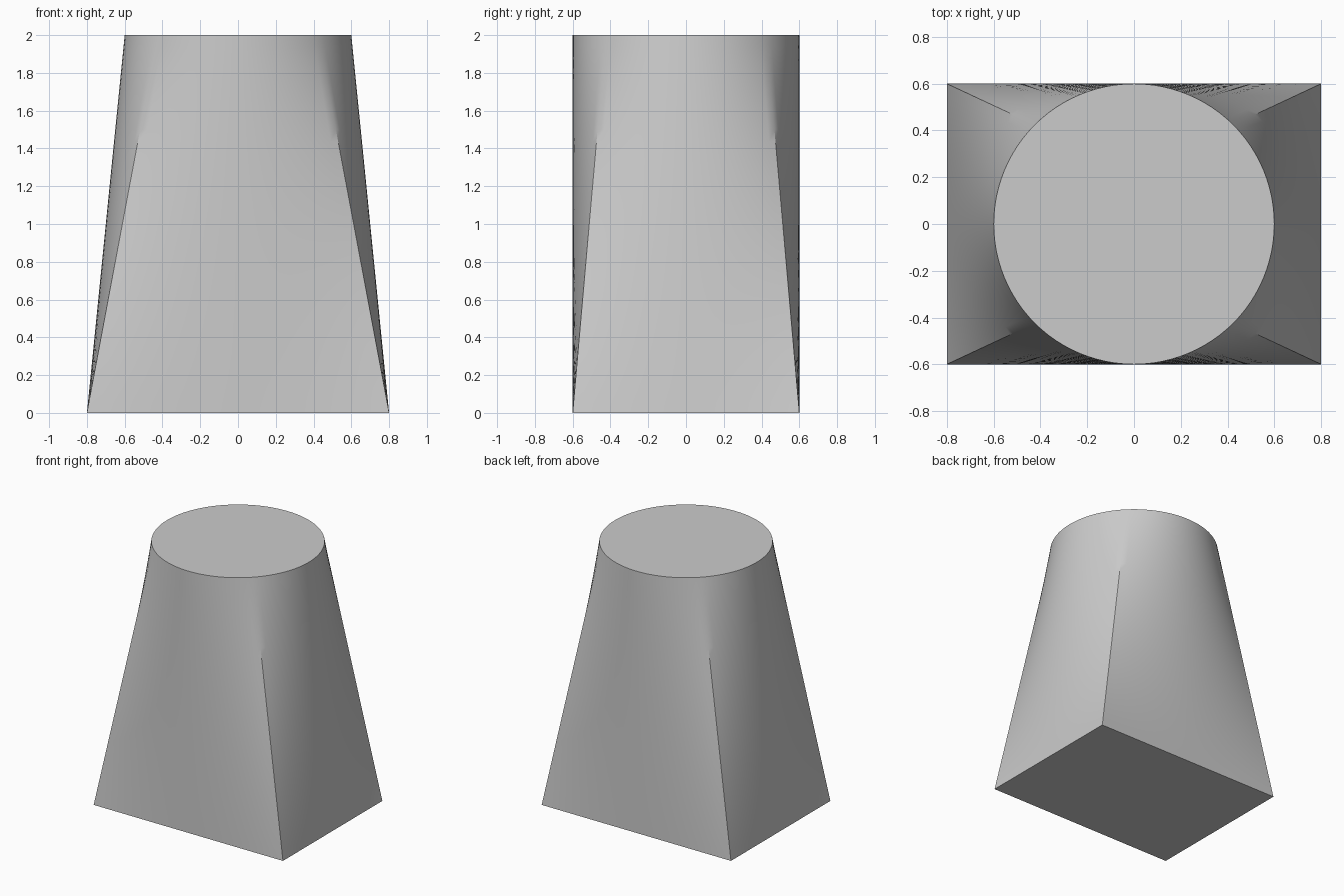
import bpy
import bmesh
from math import pi, cos, sin, radians
from mathutils import Vector

cube = bpy.data.objects.get("Cube")
if cube:
    bpy.data.objects.remove(cube, do_unlink=True)

HALF_X, HALF_Y, RADIUS, HEIGHT = 0.8, 0.6, 0.6, 2.0
SIDE_STEPS, LEVELS = 24, 32

# Plain grey finish
grey = bpy.data.materials.new("light_grey")
grey.use_nodes = True
grey.diffuse_color = (0.6, 0.6, 0.6, 1)
grey.node_tree.nodes["Principled BSDF"].inputs["Base Color"].default_value = grey.diffuse_color


def outline_pairs():
    """Matching points on the base rectangle and the top circle."""
    corners = [Vector((sx * HALF_X, sy * HALF_Y, 0))
               for sx, sy in ((1, -1), (1, 1), (-1, 1), (-1, -1))]
    for side in range(4):
        for i in range(SIDE_STEPS):
            f = i / SIDE_STEPS
            angle = (side + f - 0.5) * pi / 2
            base = corners[side].lerp(corners[(side + 1) % 4], f)
            yield base, Vector((RADIUS * cos(angle), RADIUS * sin(angle), HEIGHT))


# Transition body: straight rulings from rectangle to circle
pairs = list(outline_pairs())
bm = bmesh.new()
rings = [[bm.verts.new(base.lerp(top, k / LEVELS)) for base, top in pairs]
         for k in range(LEVELS + 1)]
for low, high in zip(rings, rings[1:]):
    for i in range(len(low)):
        j = (i + 1) % len(low)
        bm.faces.new((low[i], low[j], high[j], high[i]))

# Flat base and top
bm.faces.new(rings[0][::-1])
bm.faces.new(rings[-1])

mesh = bpy.data.meshes.new("transition_body")
bm.to_mesh(mesh)
bm.free()
mesh.materials.append(grey)
body = bpy.data.objects.new("transition_body", mesh)
bpy.context.collection.objects.link(body)

# Smooth sides with sharp rims and lower corners
bpy.ops.object.select_all(action="DESELECT")
body.select_set(True)
bpy.context.view_layer.objects.active = body
bpy.ops.object.shade_smooth_by_angle(angle=radians(30))
